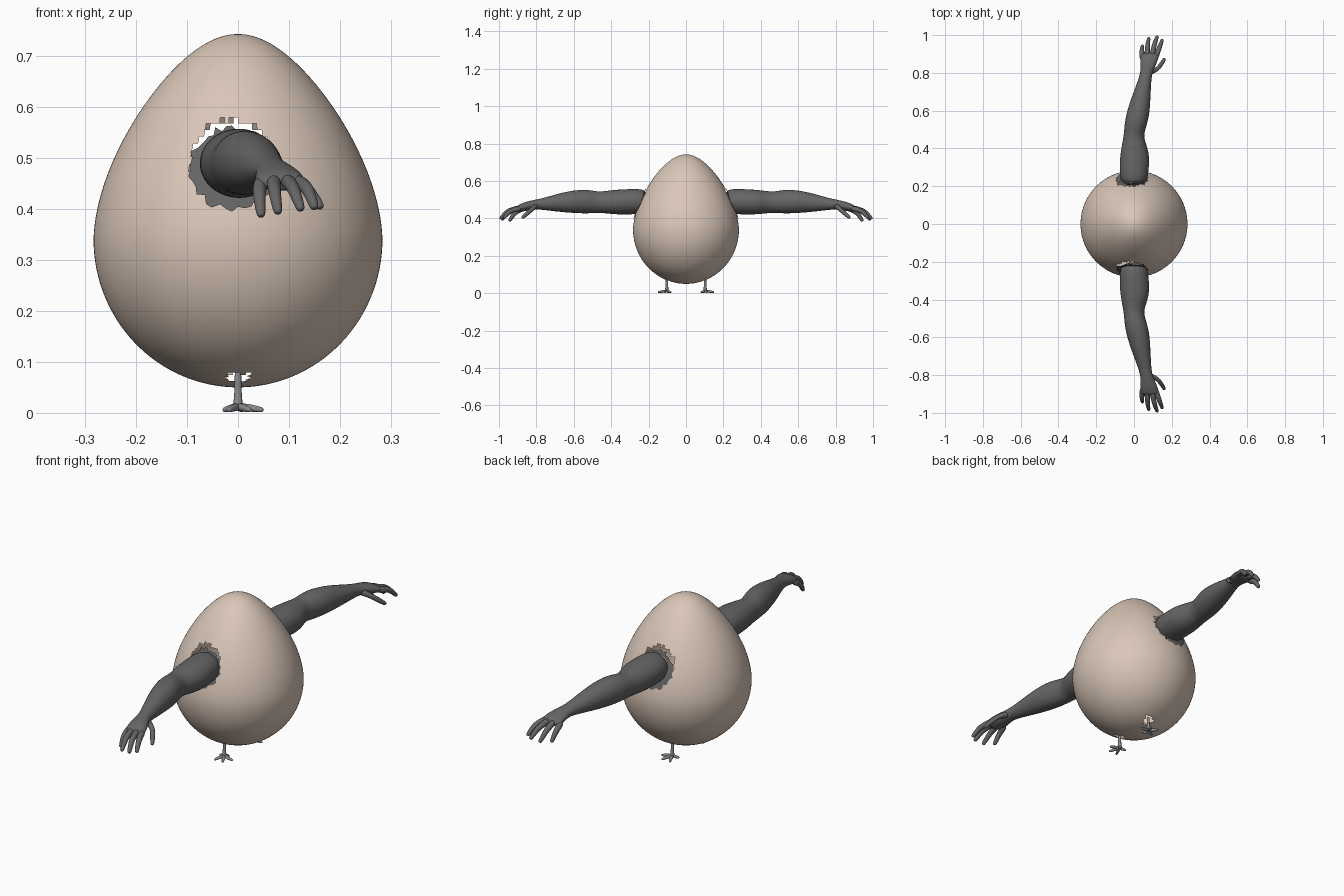
import bpy, bmesh, math, random
from mathutils import Vector

if "Cube" in bpy.data.objects:
    bpy.data.objects.remove(bpy.data.objects["Cube"])

random.seed(4)


def material(name, rgb):
    m = bpy.data.materials.new(name)
    m.diffuse_color = (*rgb, 1)
    m.use_nodes = True
    m.node_tree.nodes["Principled BSDF"].inputs["Base Color"].default_value = m.diffuse_color
    return m


SHELL = material("shell beige", (0.70, 0.57, 0.48))
ARM = material("dark grey", (0.13, 0.13, 0.13))
FOOT = material("mid grey", (0.26, 0.26, 0.26))


def finish(name, bm, mat, subsurf=0, mirror=True):
    bmesh.ops.recalc_face_normals(bm, faces=bm.faces[:])
    me = bpy.data.meshes.new(name)
    bm.to_mesh(me)
    bm.free()
    me.materials.append(mat)
    me.shade_smooth()
    ob = bpy.data.objects.new(name, me)
    bpy.context.collection.objects.link(ob)
    if mirror:
        mod = ob.modifiers.new("mirror", 'MIRROR')
        mod.use_axis = (False, True, False)
        mod.use_mirror_merge = False
    if subsurf:
        mod = ob.modifiers.new("smooth", 'SUBSURF')
        mod.levels = mod.render_levels = subsurf
    return ob


def loft(bm, rings):
    """Bridge rings of points and cap both ends."""
    loops = [[bm.verts.new(p) for p in ring] for ring in rings]
    n = len(loops[0])
    for a, b in zip(loops, loops[1:]):
        for i in range(n):
            j = (i + 1) % n
            bm.faces.new((a[i], a[j], b[j], b[i]))
    bm.faces.new(loops[0])
    bm.faces.new(loops[-1])


def tube(bm, path, radii, n=8):
    """Round limb following a path, with a blunt closed tip."""
    pts = [Vector(p) for p in path]
    rings = []
    for i, p in enumerate(pts):
        d = (pts[min(i + 1, len(pts) - 1)] - pts[max(i - 1, 0)]).normalized()
        ref = Vector((1, 0, 0)) if abs(d.x) < 0.8 else Vector((0, 0, 1))
        u = d.cross(ref).normalized()
        v = d.cross(u)
        ring = lambda c, r: [c + r * (math.cos(t) * u + math.sin(t) * v)
                             for t in (2 * math.pi * k / n for k in range(n))]
        rings.append(ring(p, radii[i]))
        if i == len(pts) - 1:
            rings.append(ring(p + d * radii[i] * 0.7, radii[i] * 0.6))
    loft(bm, rings)


# Egg outline: ellipse below the widest level, narrowed ellipse above it
def egg_point(t):
    s, c = math.sin(t), math.cos(t)
    if s < 0:
        return 0.283 * c, 0.34 + 0.29 * s
    return 0.283 * c * (1 - 0.27 * s ** 1.5), 0.34 + 0.402 * s


def egg_radius(z):
    s = (z - 0.34) / (0.402 if z > 0.34 else 0.29)
    return egg_point(math.asin(max(-1, min(1, s))))[0]


# Egg shell with ragged arm and leg openings
SEG, ROWS = 144, 84
bm = bmesh.new()
rows = []
for k in range(1, ROWS):
    r, z = egg_point(-math.pi / 2 + math.pi * k / ROWS)
    rows.append([bm.verts.new((r * math.cos(a), r * math.sin(a), z))
                 for a in (2 * math.pi * i / SEG for i in range(SEG))])
for a, b in zip(rows, rows[1:]):
    for i in range(SEG):
        j = (i + 1) % SEG
        bm.faces.new((a[i], a[j], b[j], b[i]))
for row, z in ((rows[0], 0.05), (rows[-1], 0.742)):
    pole = bm.verts.new((0, 0, z))
    for i in range(SEG):
        bm.faces.new((row[i], row[(i + 1) % SEG], pole))
torn = []
for f in bm.faces:
    c = f.calc_center_median()
    arm_hole = math.hypot(c.x + 0.01, c.z - 0.495) < 0.078 + random.uniform(-0.006, 0.008)
    leg_hole = c.z < 0.14 and math.hypot(c.x, abs(c.y) - 0.1) < 0.024 + random.uniform(-0.005, 0.005)
    if arm_hole or leg_hole:
        torn.append(f)
bmesh.ops.delete(bm, geom=torn, context='FACES')
finish("egg_shell", bm, SHELL, mirror=False)

# Arm with palm: (distance out, centre x, centre z, half width, half height)
SECTIONS = [
    (0.200, 0.000, 0.490, 0.070, 0.068), (0.280, 0.000, 0.490, 0.078, 0.069),
    (0.360, 0.005, 0.487, 0.081, 0.069), (0.430, 0.000, 0.487, 0.063, 0.061),
    (0.470, -0.002, 0.486, 0.053, 0.057), (0.520, 0.008, 0.490, 0.060, 0.065),
    (0.580, 0.020, 0.490, 0.063, 0.064), (0.660, 0.035, 0.486, 0.053, 0.054),
    (0.740, 0.052, 0.479, 0.039, 0.037), (0.800, 0.065, 0.475, 0.031, 0.026),
    (0.840, 0.075, 0.468, 0.041, 0.026), (0.880, 0.082, 0.458, 0.050, 0.023),
    (0.910, 0.088, 0.449, 0.044, 0.015),
]
bm = bmesh.new()
loft(bm, [[(x + w * math.cos(t), -d, z + h * math.sin(t))
           for t in (2 * math.pi * k / 16 for k in range(16))]
          for d, x, z, w, h in SECTIONS])
finish("arm", bm, ARM, 2)

# Four drooping fingers and a thumb
FINGERS = [
    [(0.045, -0.870, 0.455), (0.041, -0.918, 0.428), (0.045, -0.942, 0.390)],
    [(0.070, -0.885, 0.457), (0.071, -0.945, 0.437), (0.078, -0.982, 0.396)],
    [(0.095, -0.890, 0.457), (0.109, -0.955, 0.440), (0.122, -0.990, 0.402)],
    [(0.115, -0.880, 0.455), (0.137, -0.942, 0.440), (0.149, -0.972, 0.405)],
    [(0.080, -0.800, 0.470), (0.132, -0.825, 0.447), (0.160, -0.872, 0.406)],
]
bm = bmesh.new()
for base, mid, tip in FINGERS:
    near = [(a + b) / 2 for a, b in zip(base, mid)]
    tube(bm, [base, near, mid, tip], [0.016, 0.015, 0.0135, 0.0105])
finish("fingers", bm, ARM, 2)

# Ragged cuff lying on the shell around the arm
bm = bmesh.new()
N = 44
inner, outer = [], []
for i in range(N):
    a = 2 * math.pi * i / N
    reach = 0.087 - 0.018 * max(0, math.sin(a)) + random.uniform(-0.008, 0.008)
    for ring, r in ((inner, 0.058), (outer, reach)):
        x, z = -0.012 + r * math.cos(a), 0.488 + r * math.sin(a)
        y = -math.sqrt(egg_radius(z) ** 2 - x * x) - 0.004
        ring.append(bm.verts.new((x, y, z)))
for i in range(N):
    j = (i + 1) % N
    bm.faces.new((inner[i], inner[j], outer[j], outer[i]))
finish("torn_cuff", bm, ARM)

# Thin leg
bm = bmesh.new()
tube(bm, [(0, -0.104, 0.008), (0, -0.103, 0.022), (0, -0.102, 0.045), (0, -0.102, 0.08)],
     [0.014, 0.009, 0.0075, 0.0075])
finish("leg", bm, FOOT, 1)

# Splayed toes
bm = bmesh.new()
for x, y in ((0.046, -0.112), (0.022, -0.146), (-0.018, -0.146), (-0.026, -0.094), (0.008, -0.082)):
    tube(bm, [(0, -0.104, 0.012), (x * 0.5, (y - 0.104) / 2, 0.010), (x, y, 0.006)],
         [0.009, 0.008, 0.006])
finish("toes", bm, FOOT, 1)
